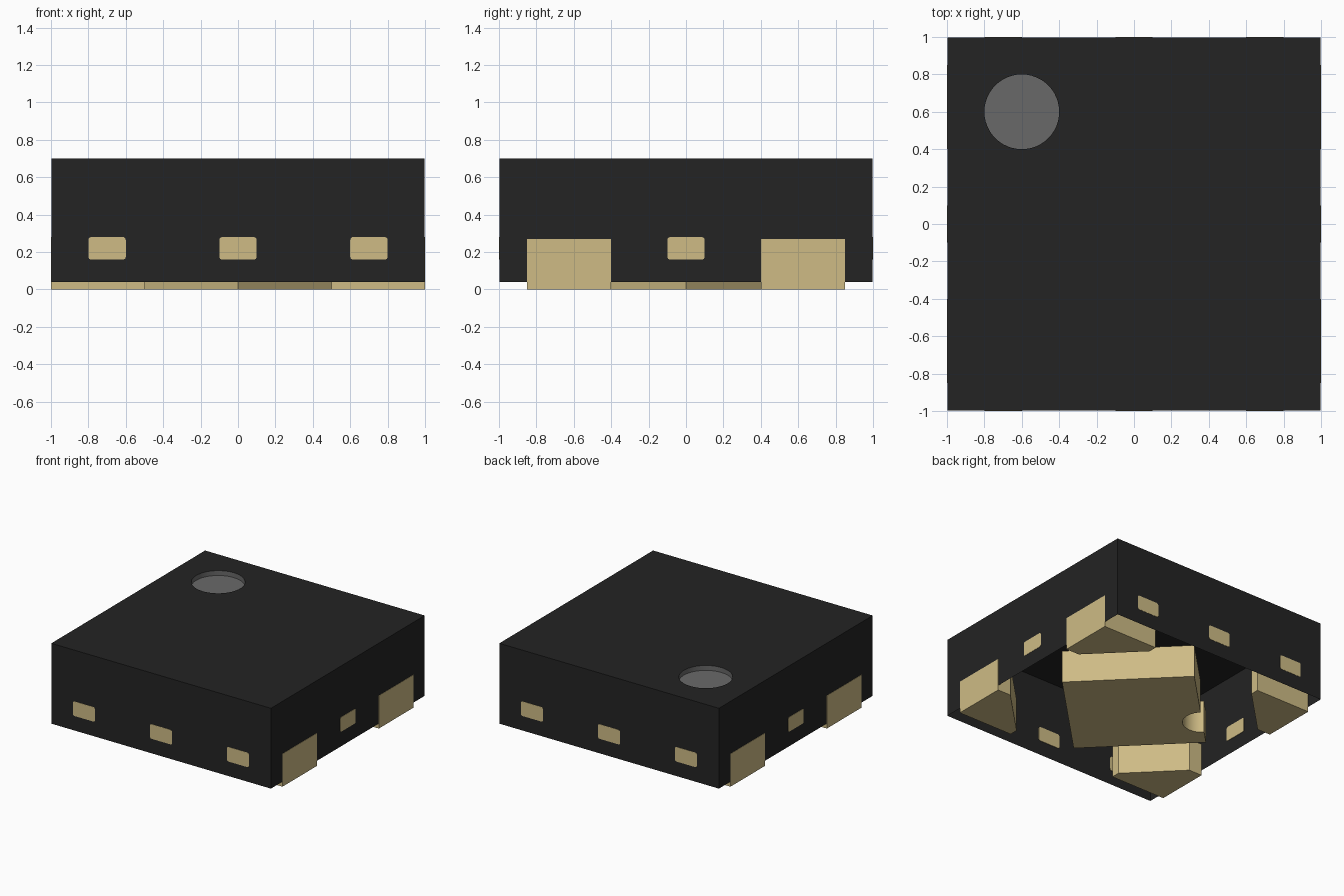
import bpy, bmesh, math
from mathutils import Matrix

cube = bpy.data.objects.get("Cube")
if cube:
    bpy.data.objects.remove(cube, do_unlink=True)


def material(name, rgb):
    m = bpy.data.materials.new(name)
    m.use_nodes = True
    m.diffuse_color = (*rgb, 1)
    bsdf = next(n for n in m.node_tree.nodes if n.type == 'BSDF_PRINCIPLED')
    bsdf.inputs["Base Color"].default_value = (*rgb, 1)
    bsdf.inputs["Roughness"].default_value = 0.6
    return m


BLACK = material("black_resin", (0.017, 0.017, 0.017))
GREY = material("grey_marker", (0.141, 0.141, 0.141))
GOLD = material("gold_plating", (0.62, 0.50, 0.235))


def finish(name, bm, mats):
    bmesh.ops.recalc_face_normals(bm, faces=bm.faces[:])
    me = bpy.data.meshes.new(name)
    bm.to_mesh(me)
    bm.free()
    for m in mats:
        me.materials.append(m)
    ob = bpy.data.objects.new(name, me)
    bpy.context.collection.objects.link(ob)
    bpy.ops.object.select_all(action='DESELECT')
    ob.select_set(True)
    bpy.context.view_layer.objects.active = ob
    bpy.ops.object.shade_smooth_by_angle(angle=math.radians(30))
    return ob


def prism(name, outline, z0, z1, mat, matrix=None):
    """Closed prism from an xy outline, optionally moved by a matrix."""
    bm = bmesh.new()
    low = [bm.verts.new((x, y, z0)) for x, y in outline]
    high = [bm.verts.new((x, y, z1)) for x, y in outline]
    n = len(outline)
    bm.faces.new(low[::-1])
    bm.faces.new(high)
    for i in range(n):
        j = (i + 1) % n
        bm.faces.new((low[i], low[j], high[j], high[i]))
    if matrix:
        bmesh.ops.transform(bm, matrix=matrix, verts=bm.verts[:])
    return finish(name, bm, [mat])


def rounded_rect(w, h, r, steps=4):
    pts = []
    for k, (sx, sy) in enumerate([(1, 1), (-1, 1), (-1, -1), (1, -1)]):
        for i in range(steps + 1):
            a = math.pi / 2 * (k + i / steps)
            pts.append((sx * (w / 2 - r) + r * math.cos(a),
                        sy * (h / 2 - r) + r * math.sin(a)))
    return pts


# Body: thin shell open underneath, with a round marker recess in the top
H, Z0, Z1 = 0.998, 0.04, 0.70
bm = bmesh.new()
corners = [(-H, -H), (H, -H), (H, H), (-H, H)]
top = [bm.verts.new((x, y, Z1)) for x, y in corners]
bottom = [bm.verts.new((x, y, Z0)) for x, y in corners]
SEG = 48
ring = [[bm.verts.new((-0.6 + 0.2 * math.cos(2 * math.pi * i / SEG),
                       0.6 + 0.2 * math.sin(2 * math.pi * i / SEG), z))
         for i in range(SEG)] for z in (Z1, Z1 - 0.04)]
rim = [bm.edges.new((loop[i], loop[(i + 1) % len(loop)]))
       for loop in (top, ring[0]) for i in range(len(loop))]
bmesh.ops.triangle_fill(bm, edges=rim, use_beauty=True)
for i in range(4):
    j = (i + 1) % 4
    bm.faces.new((bottom[i], bottom[j], top[j], top[i]))
for i in range(SEG):
    j = (i + 1) % SEG
    bm.faces.new((ring[0][i], ring[0][j], ring[1][j], ring[1][i])).material_index = 1
bm.faces.new(ring[1]).material_index = 1
finish("body_shell", bm, [BLACK, GREY])

# Centre pad: diamond with a half-round notch in one edge
D = 0.7071
cx, cy, r = -0.492, 0.215, 0.15
outline = [(D, 0), (0, D)]
for i in range(25):
    a = math.pi / 4 - math.pi * i / 24
    outline.append((cx + r * math.cos(a), cy + r * math.sin(a)))
outline += [(-D, 0), (0, -D)]
prism("centre_pad", outline, 0, 0.27, GOLD)

# Corner pads: chamfered parallel to the diamond
pad = [(1, 0.4), (1, 0.85), (0.5, 0.85), (0.5, 0.78), (0.88, 0.4)]
for sx, side in ((1, "left"), (-1, "right")):
    for sy, end in ((1, "back"), (-1, "front")):
        pts = [(x * sx, y * sy) for x, y in pad]
        prism(f"corner_pad_{end}_{side}", pts, 0, 0.27, GOLD)

# Tie bar ends: thin rounded plates set into the walls
plate = rounded_rect(0.2, 0.12, 0.015)
for turn, side, places in ((0, "front", (-0.7, 0, 0.7)), (1, "left", (0,)),
                           (2, "back", (-0.7, 0, 0.7)), (3, "right", (0,))):
    for k, x in enumerate(places):
        m = (Matrix.Rotation(turn * math.pi / 2, 4, 'Z')
             @ Matrix.Translation((x, -1, 0.22))
             @ Matrix.Rotation(math.pi / 2, 4, 'X'))
        prism(f"tie_bar_{side}_{k + 1}", plate, -0.006, 0, GOLD, m)
